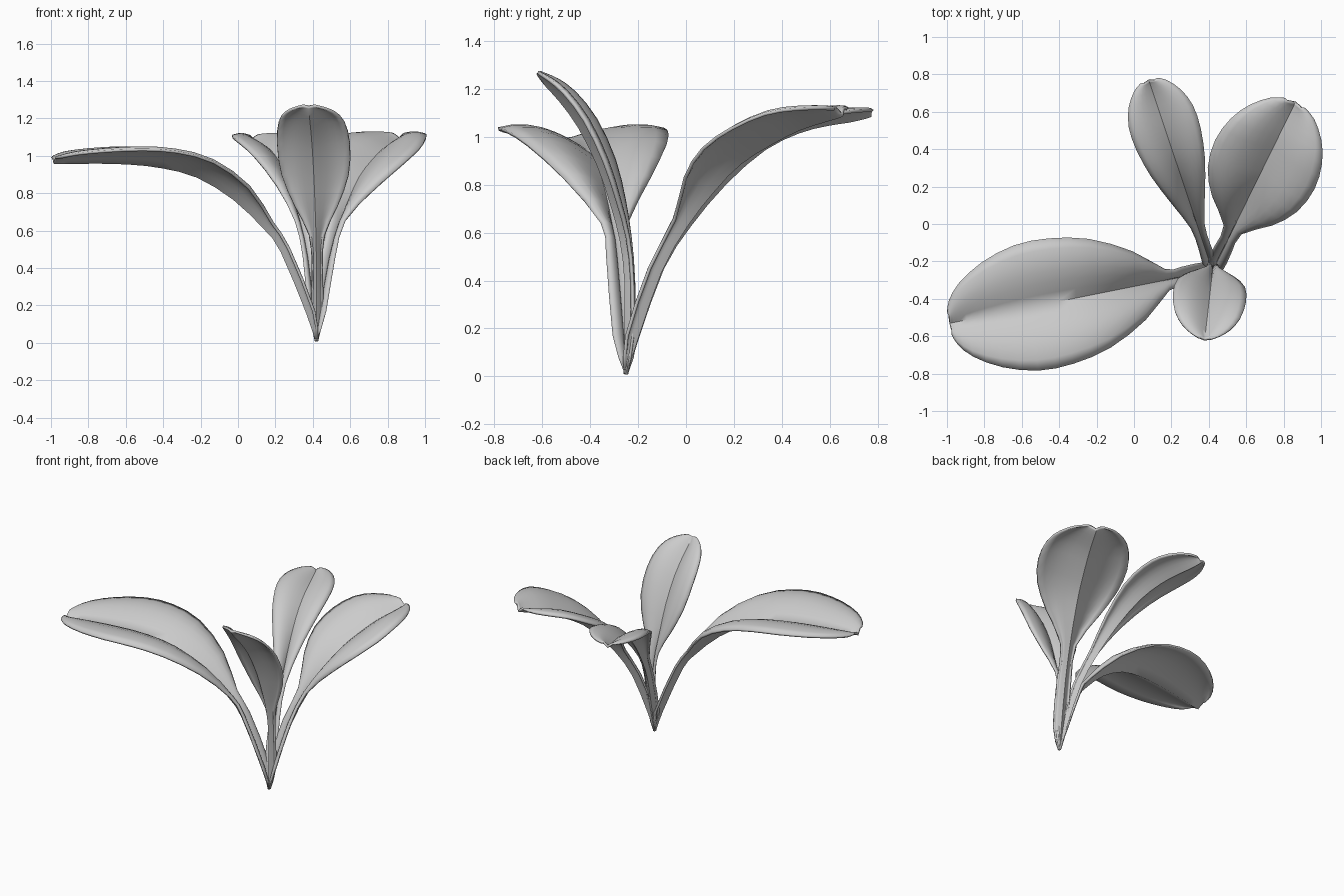
import bpy, math
from mathutils import Vector

cube = bpy.data.objects.get("Cube")
if cube:
    bpy.data.objects.remove(cube)

# One plain grey for the whole plant
grey = bpy.data.materials.new("plain_grey")
grey.use_nodes = True
color = (0.6, 0.6, 0.6, 1)
grey.diffuse_color = color
grey.node_tree.nodes["Principled BSDF"].inputs["Base Color"].default_value = color
grey.node_tree.nodes["Principled BSDF"].inputs["Roughness"].default_value = 0.7

BASE = Vector((0.42, -0.25))
ACROSS = 12                 # faces across a leaf
STEPS = 2                   # rows between profile points
ARCH = math.radians(122)    # each half rises from the midrib and droops at its edge


def smooth_rows(points):
    """Catmull-Rom rows through the profile points."""
    pts = [Vector(p) for p in points]
    pts = [pts[0] * 2 - pts[1]] + pts + [pts[-1] * 2 - pts[-2]]
    rows = []
    for a, b, c, d in zip(pts, pts[1:], pts[2:], pts[3:]):
        for k in range(STEPS):
            t = k / STEPS
            rows.append((b * 2 + (c - a) * t + (a * 2 - b * 5 + c * 4 - d) * t ** 2
                         + (b * 3 - a - c * 3 + d) * t ** 3) / 2)
    return rows + [pts[-2]]


def leaf(name, heading, profile):
    """Sweep a grooved section; rows are (reach, midrib height, half width, groove)."""
    a = math.radians(heading)
    forward, side = Vector((math.cos(a), math.sin(a))), Vector((-math.sin(a), math.cos(a)))
    rows = smooth_rows(profile)
    verts, faces = [], []
    for i, (reach, height, half, groove) in enumerate(rows):
        before, after = rows[max(i - 1, 0)], rows[min(i + 1, len(rows) - 1)]
        tangent = Vector((after[0] - before[0], after[1] - before[1])).normalized()
        for j in range(ACROSS + 1):
            s = 2 * j / ACROSS - 1
            lift = max(groove, 0) * math.sin(ARCH * abs(s))
            flat = BASE + forward * (reach - tangent.y * lift) + side * (s * max(half, 0.003))
            verts.append((flat.x, flat.y, height + tangent.x * lift))
    w = ACROSS + 1
    for i in range(len(rows) - 1):
        for j in range(ACROSS):
            k = i * w + j
            faces.append((k, k + 1, k + w + 1, k + w))
    mesh = bpy.data.meshes.new(name)
    mesh.from_pydata(verts, [], faces)
    mesh.materials.append(grey)
    ob = bpy.data.objects.new(name, mesh)
    bpy.context.collection.objects.link(ob)
    shell = ob.modifiers.new("thickness", "SOLIDIFY")
    shell.thickness = 0.014
    shell.offset = 0
    bpy.ops.object.select_all(action="DESELECT")
    ob.select_set(True)
    bpy.context.view_layer.objects.active = ob
    bpy.ops.object.shade_smooth_by_angle(angle=math.radians(60))


# Broad arching leaf on the right
leaf("broad_right_leaf", 191.3, [
    (0, .01, .004, .002), (.05, .16, .05, .03), (.19, .49, .05, .035), (.28, .61, .055, .045),
    (.45, .77, .185, .085), (.65, .89, .295, .095), (.84, .94, .34, .095), (1.02, .96, .34, .085),
    (1.2, .965, .285, .07), (1.34, .963, .2, .055), (1.41, .963, .12, .035), (1.433, .965, .06, .025)])

# Round leaf at the back left
leaf("round_back_leaf", 63.8, [
    (0, .01, .004, .002), (.05, .16, .045, .03), (.16, .44, .045, .035), (.28, .63, .05, .045),
    (.41, .78, .175, .08), (.53, .89, .265, .085), (.67, .97, .295, .085), (.8, 1.03, .27, .08),
    (.9, 1.06, .21, .065), (.975, 1.08, .13, .045), (1.005, 1.09, .06, .03)])

# Narrow leaf at the back
leaf("narrow_back_leaf", 108.5, [
    (0, .01, .004, .002), (.05, .16, .035, .025), (.16, .45, .03, .03), (.28, .63, .035, .035),
    (.44, .81, .09, .05), (.61, .95, .15, .055), (.76, 1.02, .18, .055), (.88, 1.05, .18, .055),
    (.98, 1.065, .145, .05), (1.05, 1.08, .09, .035), (1.075, 1.088, .045, .022)])

# Small upright leaf at the front
leaf("upright_front_leaf", -96.5, [
    (0, .01, .004, .002), (0, .16, .03, .03), (0, .4, .025, .03), (.02, .57, .04, .035),
    (.06, .72, .115, .045), (.115, .88, .18, .055), (.195, 1.04, .195, .06), (.275, 1.15, .175, .055),
    (.33, 1.21, .13, .04), (.358, 1.245, .08, .02), (.37, 1.265, .035, .005)])
